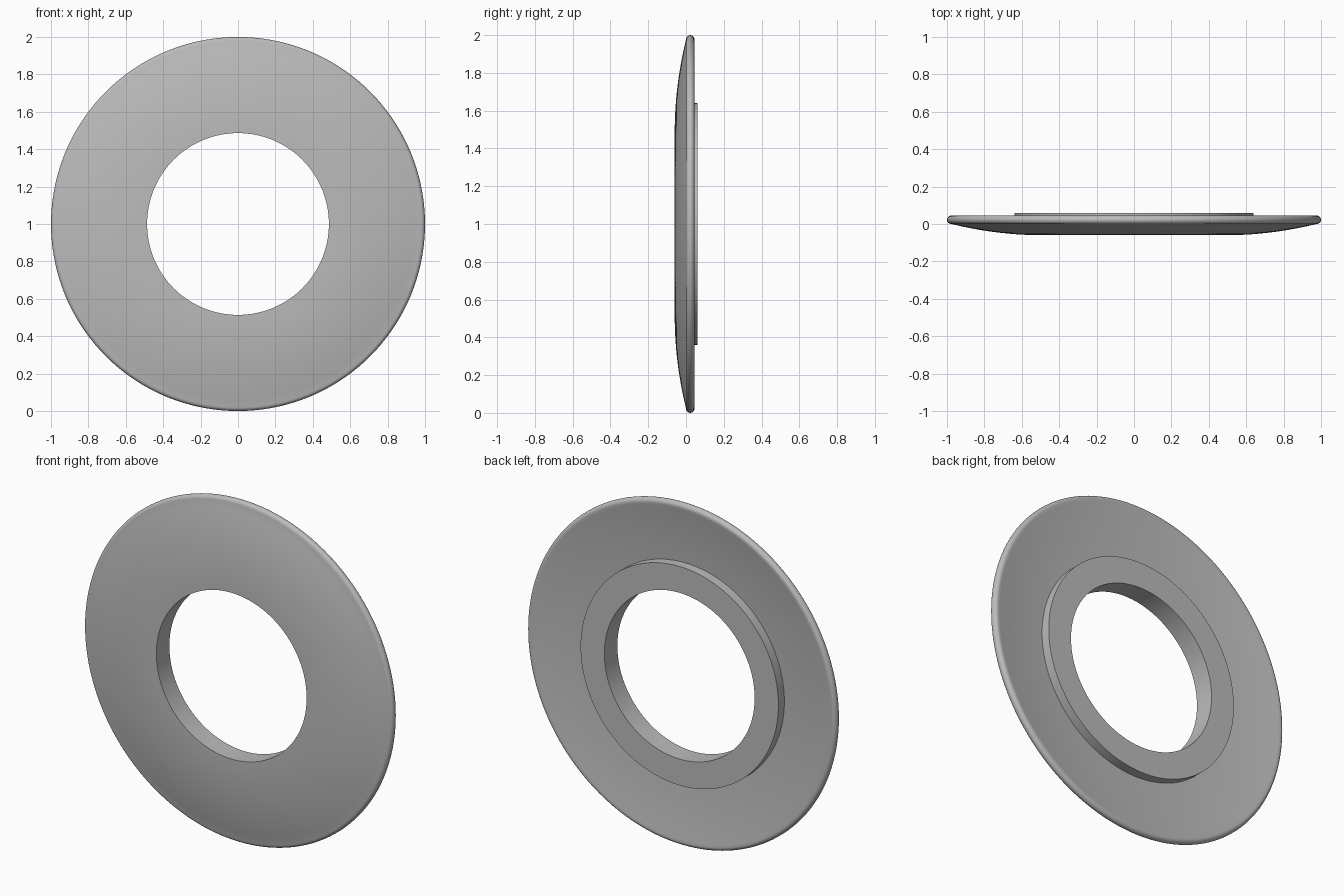
import bpy, bmesh
from math import radians, sin, cos, tau
from mathutils import Matrix, Vector

if "Cube" in bpy.data.objects:
    bpy.data.objects.remove(bpy.data.objects["Cube"], do_unlink=True)

HOLE, COLLAR, HALF_DEPTH = 0.486, 0.64, 0.06
RIM_CENTRE, RIM_RADIUS = (0.9775, 0.0225), 0.0225
SEGMENTS = 144


def front(r):
    """Domed front face."""
    return -HALF_DEPTH + 0.25 * (r - HOLE) ** 2


def back(r):
    """Dished back face, outside the collar."""
    t = r - COLLAR
    return 0.005 + 0.075 * t + 0.13 * t * t


def steps(a, b, n):
    return [a + (b - a) * i / n for i in range(n + 1)]


# Cross-section as (radius, y): front dome, rounded rim, back dish, raised collar
profile = [(r, front(r)) for r in steps(HOLE, 0.975, 14)]
profile += [(RIM_CENTRE[0] + RIM_RADIUS * cos(radians(a)),
             RIM_CENTRE[1] + RIM_RADIUS * sin(radians(a)))
            for a in steps(-76, 90, 12)]
profile += [(r, back(r)) for r in steps(0.965, COLLAR, 10)]
profile += [(COLLAR, HALF_DEPTH), (HOLE, HALF_DEPTH)]

# Turn the cross-section around the y axis
bm = bmesh.new()
verts = [bm.verts.new((r, y, 0)) for r, y in profile]
edges = [bm.edges.new((v, verts[(i + 1) % len(verts)])) for i, v in enumerate(verts)]
bmesh.ops.spin(bm, geom=verts + edges, cent=(0, 0, 0), axis=(0, 1, 0),
               angle=tau, steps=SEGMENTS, use_merge=False)
bmesh.ops.remove_doubles(bm, verts=bm.verts, dist=1e-5)
bmesh.ops.recalc_face_normals(bm, faces=bm.faces)
bmesh.ops.transform(bm, matrix=Matrix.Translation(Vector((0, 0, 1))), verts=bm.verts)
mesh = bpy.data.meshes.new("ring_plate")
bm.to_mesh(mesh)
bm.free()

plate = bpy.data.objects.new("ring_plate", mesh)
bpy.context.collection.objects.link(plate)

# Plain grey finish
grey = bpy.data.materials.new("plain_grey")
grey.use_nodes = True
colour = (0.5, 0.5, 0.5, 1)
grey.diffuse_color = colour
grey.node_tree.nodes["Principled BSDF"].inputs["Base Color"].default_value = colour
mesh.materials.append(grey)

# Smooth faces with crisp hole and collar edges
bpy.ops.object.select_all(action="DESELECT")
plate.select_set(True)
bpy.context.view_layer.objects.active = plate
bpy.ops.object.shade_smooth_by_angle(angle=radians(30))
